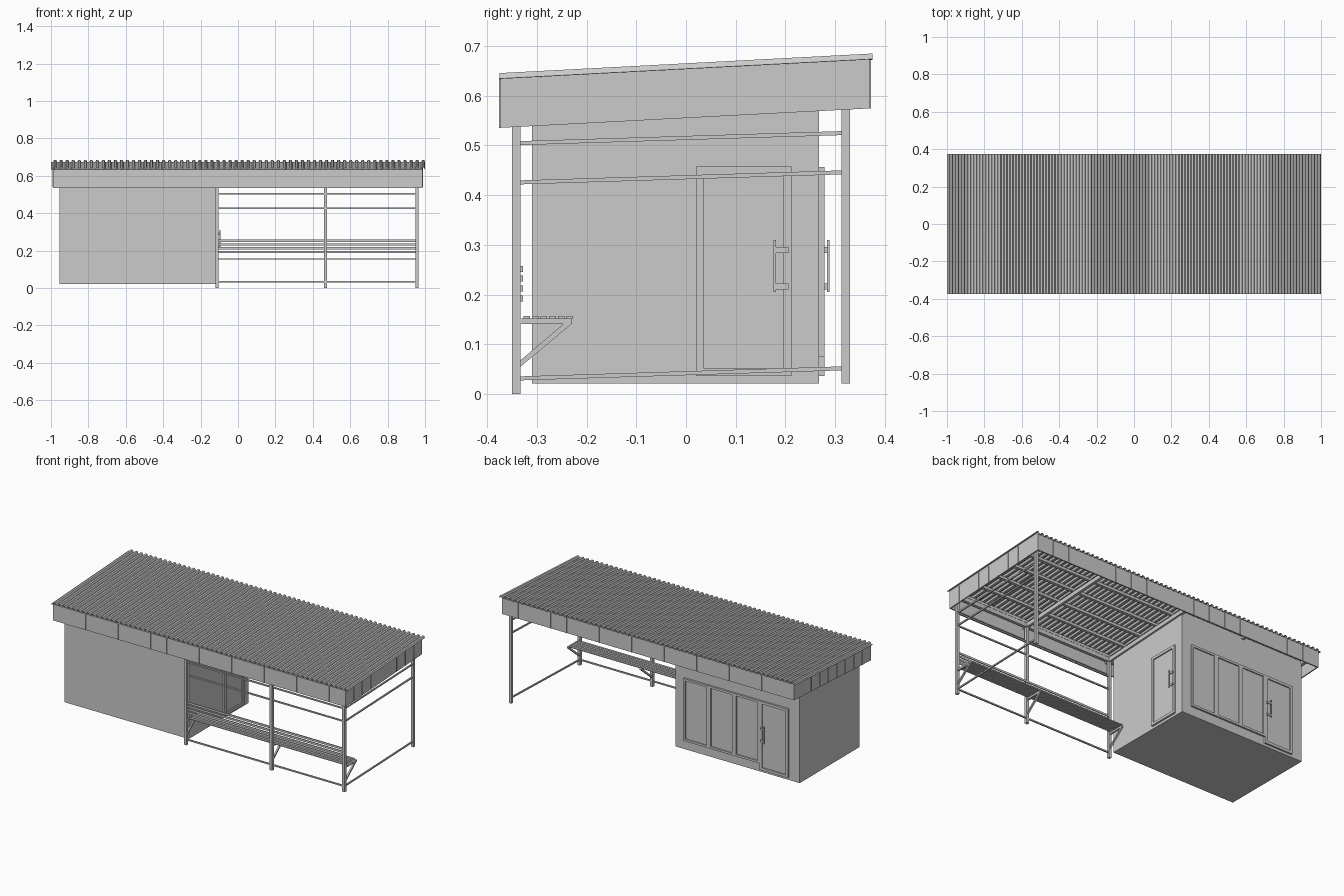
import bpy, bmesh

if "Cube" in bpy.data.objects:
    bpy.data.objects.remove(bpy.data.objects["Cube"])

ROOF = 0.0525   # roof slope along y
RAIL = 0.031    # side rail slope along y


def finish(name, bm):
    bmesh.ops.recalc_face_normals(bm, faces=bm.faces)
    me = bpy.data.meshes.new(name)
    bm.to_mesh(me)
    bm.free()
    ob = bpy.data.objects.new(name, me)
    bpy.context.collection.objects.link(ob)
    return ob


def add_box(bm, x0, x1, y0, y1, z0, z1, slope=0, flat_base=False):
    """Box whose z is sheared by slope * y; flat_base keeps the bottom level."""
    for v in bmesh.ops.create_cube(bm, size=1)['verts']:
        top = v.co.z > 0
        v.co.x = x1 if v.co.x > 0 else x0
        v.co.y = y1 if v.co.y > 0 else y0
        v.co.z = (z1 if top else z0)
        if top or not flat_base:
            v.co.z += slope * v.co.y


def boxes(name, items):
    bm = bmesh.new()
    for it in items:
        add_box(bm, *it)
    return finish(name, bm)


def side_prism(name, pts, x0, x1):
    """Profile in the yz plane extruded along x."""
    bm = bmesh.new()
    f = bm.faces.new([bm.verts.new((x0, y, z)) for y, z in pts])
    ext = bmesh.ops.extrude_face_region(bm, geom=[f])['geom']
    bmesh.ops.translate(bm, vec=(x1 - x0, 0, 0),
                        verts=[v for v in ext if isinstance(v, bmesh.types.BMVert)])
    return finish(name, bm)


# corrugated roof sheet
waves = 62
p = 2 / waves
bm = bmesh.new()
rows = []
for i in range(waves):
    for f, z in ((0, 0.654), (0.36, 0.654), (0.5, 0.665), (0.86, 0.665)):
        rows.append((-1 + (i + f) * p, z))
rows.append((1, 0.654))
pairs = [[bm.verts.new((x, y, z + ROOF * y)) for y in (-0.375, 0.375)] for x, z in rows]
for a, b in zip(pairs, pairs[1:]):
    bm.faces.new((a[0], b[0], b[1], a[1]))
sheet = finish("roof_sheet", bm)
mod = sheet.modifiers.new("thickness", 'SOLIDIFY')
mod.thickness = 0.002

# fascia boards round the roof
FX0, FX1, FY0, FY1 = -0.988, 0.986, -0.373, 0.369
zb, zt, t = 0.555, 0.654, 0.007
boxes("fascia", [
    (FX0, FX1, FY0, FY0 + t, zb, zt, ROOF),
    (FX0, FX1, FY1 - t, FY1, zb, zt, ROOF),
    (FX0, FX0 + t, FY0 + t, FY1 - t, zb, zt, ROOF),
    (FX1 - t, FX1, FY0 + t, FY1 - t, zb, zt, ROOF)])

# standing seams on the fascia
seams, s, d = [], 0.002, 0.0025
for i in range(1, 18):
    x = FX0 + (FX1 - FX0) * i / 18
    seams += [(x - s, x + s, FY0 - d, FY0, zb, zt, ROOF),
              (x - s, x + s, FY1, FY1 + d, zb, zt, ROOF)]
for i in range(1, 9):
    y = FY0 + (FY1 - FY0) * i / 9
    seams += [(FX0 - d, FX0, y - s, y + s, zb, zt, ROOF),
              (FX1, FX1 + d, y - s, y + s, zb, zt, ROOF)]
boxes("fascia_seams", seams)

# roof framing: perimeter beams, rafters and purlins
X0, X1 = FX0 + t, FX1 - t
boxes("roof_beams", [(X0, X1, y - 0.008, y + 0.008, 0.612, 0.636, ROOF) for y in (-0.341, 0.321)])
boxes("rafters", [(x - 0.008, x + 0.008, FY0 + t, FY1 - t, 0.612, 0.637, ROOF)
                  for x in (-0.96, -0.54, -0.112, 0.467, 0.957)])
boxes("purlins", [(X0, X1, y - 0.008, y + 0.008, 0.637, 0.653, ROOF)
                  for y in (-0.341, -0.21, -0.077, 0.056, 0.19, 0.321)])

# booth with sloping top
BX0, BX1, BY0, BY1 = -0.955, -0.115, -0.31, 0.267
boxes("booth", [(BX0, BX1, BY0, BY1, 0.021, 0.63, ROOF, True)])


def wall_box(side, u0, u1, z0, z1, d0, d1):
    """Box on the right (u = y) or back (u = x) booth wall, d outward."""
    if side == 'right':
        return (BX1 + d0, BX1 + d1, u0, u1, z0, z1)
    return (u0, u1, BY1 + d0, BY1 + d1, z0, z1)


def framed_panel(name, side, u0, u1, z0, z1, w):
    boxes(name + "_frame", [
        wall_box(side, u0, u0 + w, z0, z1, -0.002, 0.011),
        wall_box(side, u1 - w, u1, z0, z1, -0.002, 0.011),
        wall_box(side, u0 + w, u1 - w, z0, z0 + w, -0.002, 0.011),
        wall_box(side, u0 + w, u1 - w, z1 - w, z1, -0.002, 0.011)])
    boxes(name + "_panel", [wall_box(side, u0 + w, u1 - w, z0 + w, z1 - w, -0.002, 0.004)])


def pull_handle(name, side, u_bar, u_mount):
    lo, hi = sorted((u_bar, u_mount))
    parts = [wall_box(side, u_bar - 0.0025, u_bar + 0.0025, 0.205, 0.31, 0.016, 0.021)]
    for z in (0.216, 0.29):
        parts += [wall_box(side, lo, hi, z - 0.006, z + 0.006, 0.014, 0.018),
                  wall_box(side, u_mount - 0.004, u_mount + 0.004, z - 0.006, z + 0.006, 0.004, 0.018)]
    boxes(name, parts)


# side door, rear windows and rear door
framed_panel("side_door", 'right', 0.02, 0.212, 0.036, 0.458, 0.016)
pull_handle("side_door_handle", 'right', 0.178, 0.202)
for i in range(3):
    u = -0.176 - 0.172 * i
    framed_panel("rear_window_%d" % (i + 1), 'back', u - 0.171, u, 0.075, 0.457, 0.013)
framed_panel("rear_door", 'back', -0.882, -0.692, 0.036, 0.457, 0.016)
pull_handle("rear_door_handle", 'back', -0.726, -0.702)

# posts
FRONT_X = (-0.112, 0.467, 0.957)
h = 0.0085
for i, x in enumerate(FRONT_X):
    boxes("front_post_%d" % (i + 1), [(x - h, x + h, -0.341 - h, -0.341 + h, 0, 0.63, ROOF, True)])
boxes("back_post", [(0.957 - h, 0.957 + h, 0.321 - h, 0.321 + h, 0.021, 0.63, ROOF, True)])

# rails between the posts
r = 0.004
boxes("front_rails", [(-0.104, 0.949, -0.341 - r, -0.341 + r, z - r, z + r) for z in (0.032, 0.427, 0.505)])
boxes("side_rails", [(0.957 - r, 0.957 + r, -0.333, 0.313, z - r, z + r, RAIL)
                     for z in (0.042, 0.436, 0.515)])

# bench seat and back slats
boxes("seat_slats", [(-0.105, 0.95, y, y + 0.013, 0.152, 0.157)
                     for y in [-0.327 + 0.0174 * i for i in range(6)]])
boxes("back_slats", [(-0.105, 0.95, -0.334, -0.328, z - 0.006, z + 0.006)
                     for z in (0.192, 0.212, 0.232, 0.252)])

# bench brackets at each front post
for i, x in enumerate(FRONT_X):
    boxes("bench_arm_%d" % (i + 1), [(x - 0.006, x + 0.006, -0.334, -0.229, 0.141, 0.152)])
    side_prism("bench_brace_%d" % (i + 1),
               [(-0.334, 0.054), (-0.229, 0.142), (-0.245, 0.142), (-0.334, 0.067)],
               x - 0.005, x + 0.005)
